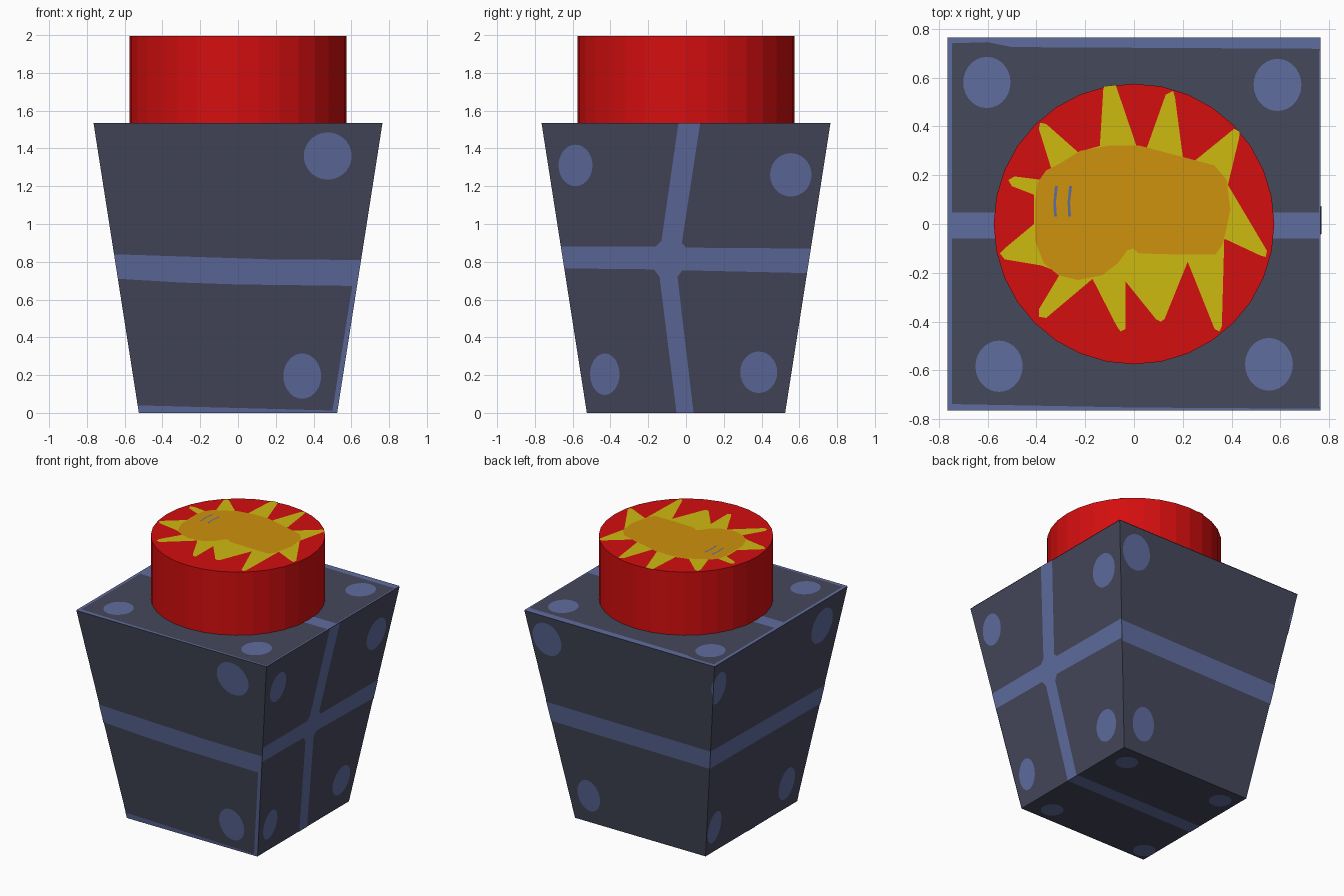
import bpy, bmesh, math
from mathutils import Vector

if "Cube" in bpy.data.objects:
    bpy.data.objects.remove(bpy.data.objects["Cube"])

B, T, H = 0.525, 0.765, 1.535      # bottom half width, top half width, body height
TOP = 1.994
EPS = 0.003                        # plate offset from the surface


def lin(c):
    c /= 255
    return c / 12.92 if c <= 0.04045 else ((c + 0.055) / 1.055) ** 2.4


def material(name, r, g, b):
    m = bpy.data.materials.new(name)
    m.diffuse_color = (lin(r), lin(g), lin(b), 1)
    m.use_nodes = True
    m.node_tree.nodes["Principled BSDF"].inputs["Base Color"].default_value = m.diffuse_color
    return m


SLATE = material("slate", 69, 72, 91)
BLUE = material("dusty blue", 96, 109, 160)
RED = material("red", 212, 14, 15)
YELLOW = material("yellow", 206, 186, 16)
GOLD = material("gold", 206, 146, 14)


def make(name, bm, mat):
    me = bpy.data.meshes.new(name)
    bm.to_mesh(me)
    bm.free()
    me.materials.append(mat)
    ob = bpy.data.objects.new(name, me)
    bpy.context.collection.objects.link(ob)
    return ob


def plates(name, polys, place, normal, mat):
    """Flat polygons mapped onto a surface by place(u, v)."""
    bm = bmesh.new()
    for pts in polys:
        f = bm.faces.new([bm.verts.new(place(u, v)) for u, v in pts])
        f.normal_update()
        if f.normal.dot(Vector(normal)) < 0:
            f.normal_flip()
    bmesh.ops.triangulate(bm, faces=bm.faces[:])
    return make(name, bm, mat)


def spot(u, v, ru, rv, n=28):
    return [(u + ru * math.cos(2 * math.pi * i / n), v + rv * math.sin(2 * math.pi * i / n))
            for i in range(n)]


def band(z0, z1, z2, z3):
    """Horizontal stripe: left bottom/top, right bottom/top (clamped to the face)."""
    return [(-1, z0), (1, z2), (1, z3), (-1, z1)]


def side(nx, ny):
    """Mapping for a sloping side; u is world x (front/back) or y (left/right)."""
    def place(u, z):
        h = B + (T - B) * z / H
        u = max(-h, min(h, u))
        d = h + EPS
        return (nx * d, u, z) if nx else (u, ny * d, z)
    return place


# tapered body
bm = bmesh.new()
bmesh.ops.create_cube(bm, size=2)
for v in bm.verts:
    w = T if v.co.z > 0 else B
    v.co = (v.co.x * w, v.co.y * w, H if v.co.z > 0 else 0)
make("body", bm, SLATE)

# round cap
bm = bmesh.new()
bmesh.ops.create_cone(bm, cap_ends=True, segments=32, radius1=0.575, radius2=0.575, depth=TOP - H)
for v in bm.verts:
    v.co.z += (TOP + H) / 2
make("cap", bm, RED)

# front markings
plates("front_markings", [
    [(-1, .71), (-.3, .69), (0, .68), (1, .672), (1, .81), (.2, .812), (-.2, .825), (-1, .84)],
    spot(.475, 1.36, .127, .125), spot(.34, .195, .1, .12),
    [(-1, 0), (1, 0), (1, .012), (-1, .04)],
    [(.5, .012), (1, .012), (1, .672), (.605, .672)],
], side(0, -1), (0, -1, 0), BLUE)

# back markings
plates("back_markings", [
    band(.71, .85, .72, .86),
    spot(.6, 1.36, .115, .125), spot(.39, .21, .09, .12),
    spot(-.755, 1.34, .035, .07),
], side(0, 1), (0, 1, 0), BLUE)

# right markings: one cross with softened inner corners
plates("right_markings", [
    [(-1, .765), (-.17, .76), (-.14, .72), (-.05, 0), (.04, 0), (-.045, .72), (-.02, .755),
     (1, .74), (1, .87), (0, .875), (-.022, .9), (.075, H), (-.04, H), (-.13, .91),
     (-.16, .88), (-1, .88)],
    spot(-.585, 1.31, .09, .11), spot(.555, 1.26, .11, .115),
    spot(-.43, .205, .078, .11), spot(.385, .215, .098, .11),
], side(1, 0), (1, 0, 0), BLUE)

# left markings
plates("left_markings", [
    band(.70, .83, .71, .85),
    spot(.68, 1.34, .085, .12), spot(-.51, 1.34, .12, .13),
    spot(.47, .2, .075, .12), spot(-.36, .2, .09, .12),
], side(-1, 0), (-1, 0, 0), BLUE)

# top markings: border strips, centre stripe and corner spots
plates("top_markings", [
    [(-T, -.06), (T, -.06), (T, .047), (-T, .047)],
    [(-T, -T), (-.745, -T), (-.745, .74), (-T, .74)],
    [(-T, .74), (-.6, .745), (-.5, .725), (T, .718), (T, T), (-T, T)],
    [(-.745, -T), (T, -T), (T, -.757), (0, -.752), (-.745, -.738)],
    [(.758, -.75), (T, -.75), (T, .71), (.758, .71)],
    spot(-.603, .58, .097, .105), spot(.588, .57, .098, .107),
    spot(-.553, -.583, .097, .105), spot(.553, -.575, .098, .108),
], lambda u, v: (u, v, H + EPS), (0, 0, 1), BLUE)

# underside markings
plates("bottom_markings", [
    [(-B, -.05), (B, -.05), (B, .05), (-B, .05)],
    spot(.385, .385, .075, .075), spot(-.41, .395, .075, .075),
    spot(.36, -.41, .075, .075), spot(-.45, -.43, .075, .075),
], lambda u, v: (u, v, -EPS + .001), (0, 0, -1), BLUE)

# burst on the cap
burst = [(-.41, .0), (-.41, .12), (-.5, .155), (-.515, .18), (-.49, .195), (-.37, .18), (-.34, .23),
         (-.39, .39), (-.385, .415), (-.36, .41), (-.23, .295), (-.14, .32),
         (-.125, .565), (-.075, .57), (.01, .32), (.05, .305), (.13, .53), (.16, .545),
         (.168, .52), (.2, .275), (.25, .26), (.41, .39), (.435, .38), (.43, .35),
         (.385, .16), (.545, -.11), (.54, -.135), (.52, -.13), (.37, -.06),
         (.36, -.42), (.35, -.44), (.33, -.43), (.22, -.155), (.125, -.39), (.11, -.4), (.09, -.39),
         (-.035, -.235), (-.035, -.43), (-.055, -.44), (-.07, -.42), (-.17, -.225),
         (-.36, -.385), (-.39, -.38), (-.39, -.35), (-.3, -.2), (-.38, -.17), (-.53, -.145),
         (-.55, -.12), (-.53, -.1)]
plates("burst", [burst], lambda u, v: (u, v, TOP + .002), (0, 0, 1), YELLOW)

# rounded patch in the middle of the burst
patch = [(-.405, .1), (-.395, .17), (-.36, .22), (-.3, .25), (-.22, .3), (-.1, .322), (.02, .322),
         (.16, .285), (.33, .24), (.38, .18), (.395, .06), (.365, -.08), (.335, -.125), (.17, -.125),
         (.02, -.12), (-.005, -.1), (-.03, -.11), (-.065, -.16), (-.13, -.21), (-.23, -.23),
         (-.31, -.21), (-.37, -.16), (-.405, -.07)]
plates("patch", [patch], lambda u, v: (u, v, TOP + .004), (0, 0, 1), GOLD)

# two tiny flecks on the patch
plates("flecks", [
    [(x - .008, .03), (x + .004, .03), (x, .09), (x + .008, .155), (x - .004, .155), (x - .01, .09)]
    for x in (-.32, -.262)], lambda u, v: (u, v, TOP + .006), (0, 0, 1), BLUE)
